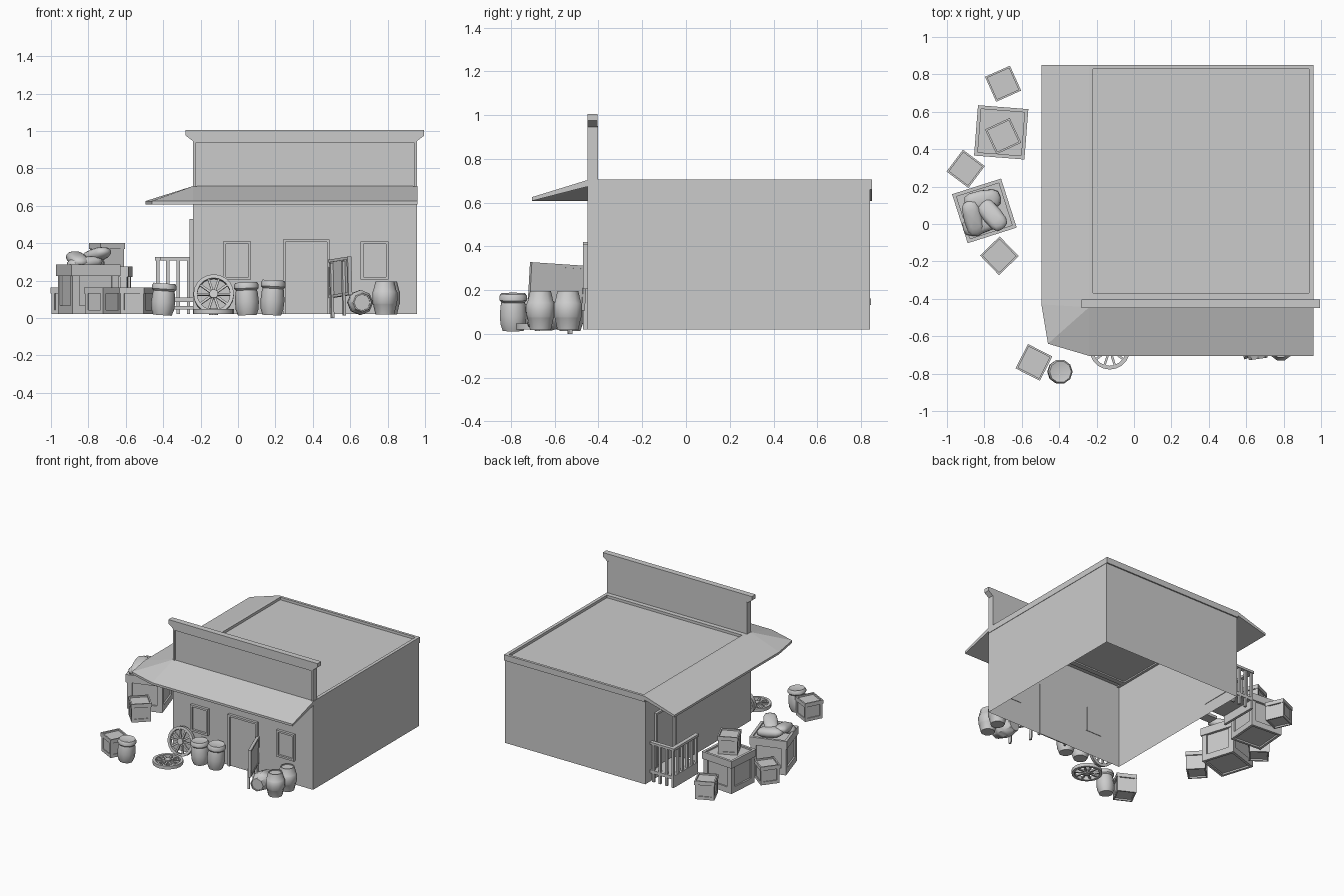
import bpy, bmesh, math
from math import radians, sin, cos, pi
from mathutils import Matrix, Vector

if "Cube" in bpy.data.objects:
    bpy.data.objects.remove(bpy.data.objects["Cube"])


def finish(name, bm, mat=None, smooth=None):
    bmesh.ops.recalc_face_normals(bm, faces=bm.faces)
    me = bpy.data.meshes.new(name)
    bm.to_mesh(me)
    bm.free()
    ob = bpy.data.objects.new(name, me)
    bpy.context.collection.objects.link(ob)
    if mat is not None:
        ob.matrix_world = mat
    if smooth:
        bpy.ops.object.select_all(action='DESELECT')
        ob.select_set(True)
        bpy.context.view_layer.objects.active = ob
        bpy.ops.object.shade_smooth_by_angle(angle=radians(smooth))
    return ob


def add_box(bm, x0, x1, y0, y1, z0, z1):
    m = Matrix.Translation(((x0 + x1) / 2, (y0 + y1) / 2, (z0 + z1) / 2)) @ \
        Matrix.Diagonal((x1 - x0, y1 - y0, z1 - z0, 1))
    return bmesh.ops.create_cube(bm, size=1, matrix=m)['verts']


def boxes(name, *specs, mat=None):
    bm = bmesh.new()
    for s in specs:
        add_box(bm, *s)
    return finish(name, bm, mat)


def place(x, y, z, rot=0, axis='Z'):
    return Matrix.Translation((x, y, z)) @ Matrix.Rotation(radians(rot), 4, axis)


def lathe(bm, prof, n, closed=False):
    rings = [[bm.verts.new((r * cos(2 * pi * i / n), r * sin(2 * pi * i / n), z))
              for i in range(n)] for r, z in prof]
    pairs = list(zip(rings, rings[1:]))
    if closed:
        pairs.append((rings[-1], rings[0]))
    else:
        bm.faces.new(rings[0])
        bm.faces.new(rings[-1])
    for a, b in pairs:
        for i in range(n):
            bm.faces.new((a[i], a[(i + 1) % n], b[(i + 1) % n], b[i]))


# Store walls: open underneath, with a sunken flat roof and a trim strip
X0, X1, Y0, Y1, TOP = -0.24, 0.96, -0.45, 0.84, 0.705
bm = bmesh.new()
add_box(bm, X0, X1 - 0.003, Y0, Y1, 0.02, 0.69)
flat = [f for f in bm.faces if abs(f.normal.z) > 0.9]
bmesh.ops.delete(bm, geom=flat, context='FACES_ONLY')
finish("walls", bm)
boxes("roof_deck", (X0, X1 - 0.003, Y0, Y1, 0.67, 0.685))
boxes("roof_rim", (X0, -0.22, Y0, 0.85, 0.66, TOP), (0.935, X1, Y0, 0.85, 0.66, TOP),
      (-0.22, 0.935, 0.83, 0.85, 0.66, TOP), (-0.22, 0.935, -0.41, -0.37, 0.66, TOP))

# False front with flared cornice
boxes("false_front", (X0 + 0.01, X1 - 0.01, -0.44, -0.405, 0.69, 0.95),
      (X0, X0 + 0.012, Y0, -0.403, 0.69, 0.95), (X1 - 0.015, X1 - 0.003, Y0, -0.403, 0.69, 0.95),
      (X0, X1 - 0.003, Y0, -0.41, 0.935, 0.95))
bm = bmesh.new()
prof = [(-0.24, 0.945), (-0.28, 0.975), (-0.28, 1.005), (0.995, 1.005), (0.995, 0.975), (0.955, 0.945)]
face = bm.faces.new([bm.verts.new((x, -0.45, z)) for x, z in prof])
ext = bmesh.ops.extrude_face_region(bm, geom=[face])['geom']
bmesh.ops.translate(bm, vec=(0, 0.045, 0), verts=[v for v in ext if isinstance(v, bmesh.types.BMVert)])
finish("cornice", bm)

# Awning wrapping the front and the left side
bm = bmesh.new()
top = [(X0, 0.85), (X0, -0.445), (X1, -0.445)]
eave = [(-0.495, 0.85), (-0.495, -0.43), (-0.46, -0.64), (-0.24, -0.705), (X1, -0.705)]
T = [[bm.verts.new((x, y, TOP - d)) for x, y in top] for d in (0, 0.03)]
E = [[bm.verts.new((x, y, 0.625 - d)) for x, y in eave] for d in (0, 0.017)]
for t, e in zip(T, E):
    for f in ((t[0], e[0], e[1], t[1]), (t[1], e[1], e[2]),
              (t[1], e[2], e[3]), (t[1], e[3], e[4], t[2])):
        bm.faces.new(f)
for i in range(4):
    bm.faces.new((E[0][i], E[0][i + 1], E[1][i + 1], E[1][i]))
bm.faces.new((T[0][0], E[0][0], E[1][0], T[1][0]))
bm.faces.new((T[0][2], E[0][4], E[1][4], T[1][2]))
for i in range(2):
    bm.faces.new((T[0][i], T[0][i + 1], T[1][i + 1], T[1][i]))
finish("awning", bm)


# Doors and windows: frame around a pane, built facing -y
def opening(name, w, h, mat, sill=True):
    a, t = w / 2, 0.015
    parts = [(-a, -a + t, -0.02, 0.003, 0, h), (a - t, a, -0.02, 0.003, 0, h),
             (-a + t, a - t, -0.02, 0.003, h - t, h), (-a + t, a - t, -0.004, 0.004, 0, h - t)]
    if sill:
        parts.append((-a + t, a - t, -0.02, 0.003, 0, t))
    boxes(name, *parts, mat=mat)


opening("front_door", 0.25, 0.40, place(0.365, Y0, 0.02), False)
opening("left_window", 0.15, 0.205, place(-0.005, Y0, 0.205))
opening("right_window", 0.15, 0.205, place(0.73, Y0, 0.205))
opening("side_door", 0.24, 0.42, place(X0, 0.61, 0.11, -90), False)

# Side porch with step and railing
boxes("side_porch", (-0.44, X0, 0.48, 0.78, 0.085, 0.11), (-0.36, X0, 0.40, 0.48, 0.045, 0.065),
      (-0.44, -0.42, 0.49, 0.77, 0.02, 0.085))
bars = [(-0.43 + 0.055 * i, 0.77) for i in range(4)] + [(-0.43, 0.49 + 0.056 * i) for i in range(5)]
boxes("porch_railing", *[(x - .009, x + .009, y - .009, y + .009, 0.02, 0.31) for x, y in bars],
      (-0.445, X0, 0.755, 0.785, 0.308, 0.326), (-0.445, -0.415, 0.475, 0.755, 0.308, 0.326))


# Crates: core box with bands and corner posts
def crate(name, x, y, z, rot, s, h, band):
    a, t, lid = s / 2, s * 0.07, 0.012
    b = a - t * 0.4
    parts = [(-a + t, a - t, -a + t, a - t, 0.012, h - lid)]
    for hb, z0, z1 in ((a, h - band, h), (b, 0, band * 0.8)):
        for q in (-1, 1):
            e = sorted((q * hb, q * (hb - t)))
            parts += [(*e, -hb, hb, z0, z1), (-hb + t, hb - t, *e, z0, z1)]
    for p in (-1, 1):
        for q in (-1, 1):
            parts.append((*sorted((p * b, p * (b - 2 * t))), *sorted((q * b, q * (b - 2 * t))),
                          band * 0.8, h - band))
    boxes(name, *parts, mat=place(x, y, z, rot))


for i, (x, y, z, r) in enumerate([(-.70, .75, .02, 24), (-.70, .47, .258, 25), (-.90, .295, .02, -37),
                                  (-.72, -.17, .02, 44), (-.535, -.74, .02, -27)]):
    crate("small_crate_%d" % (i + 1), x, y, z, r, 0.146, 0.142, 0.03)
crate("large_crate_1", -0.71, 0.49, 0.02, -4.5, 0.27, 0.255, 0.055)
crate("large_crate_2", -0.80, 0.07, 0.02, 17.7, 0.275, 0.265, 0.06)


# Grain bags heaped in the large crate
def bag(name, loc, size, rot):
    bm = bmesh.new()
    bmesh.ops.create_uvsphere(bm, u_segments=12, v_segments=8, radius=1)
    for v in bm.verts:
        x, y, z = v.co
        sq = lambda c: math.copysign(abs(c) ** 0.65, c)
        v.co = (sq(x) * size[0], sq(y) * size[1], z * size[2])
    m = Matrix.Translation(loc) @ Matrix.Rotation(radians(rot[0]), 4, 'Z') @ \
        Matrix.Rotation(radians(rot[1]), 4, 'Y')
    finish(name, bm, m, 60)


bag("grain_bag_1", (-0.81, 0.125, 0.305), (0.10, 0.055, 0.035), (10, 8))
bag("grain_bag_2", (-0.86, 0.03, 0.315), (0.10, 0.05, 0.033), (-75, 12))
bag("grain_bag_3", (-0.76, 0.05, 0.335), (0.10, 0.052, 0.034), (-50, -14))
bag("grain_bag_4", (-0.82, 0.0, 0.295), (0.10, 0.05, 0.033), (18, -6))


# Barrels and stout jars, turned on a lathe
def turned(name, prof, mat, n=10):
    bm = bmesh.new()
    lathe(bm, prof, n)
    finish(name, bm, mat, 40)


barrel = [(.05, 0), (.063, .055), (.066, .06), (.067, .09), (.067, .12), (.063, .125),
          (.05, .178), (.043, .178), (.043, .17)]
jar = [(.05, 0), (.061, .03), (.064, .07), (.06, .115), (.056, .13), (.066, .14),
       (.066, .158), (.058, .17), (.035, .165)]
turned("barrel_1", barrel, place(0.785, -0.665, 0.018))
turned("barrel_2", barrel, place(0.80, -0.54, 0.018))
turned("barrel_lying", barrel, place(0.64, -0.545, 0.083, 8) @ Matrix.Rotation(pi / 2, 4, 'X'), 8)
for i, (x, y) in enumerate([(-.405, -.79), (.05, -.53), (.18, -.53)]):
    turned("jar_%d" % (i + 1), jar, place(x, y, 0.015, (4, -2, 3)[i], 'Y')
           @ Matrix.Scale((1, 1.03, 1.1)[i], 4, (0, 0, 1)))


# Spoked wheels
def wheel(name, mat):
    bm = bmesh.new()
    lathe(bm, [(.088, -.013), (.108, -.013), (.108, .013), (.088, .013)], 20, True)
    lathe(bm, [(.024, -.018), (.024, .018)], 10)
    for i in range(10):
        vs = add_box(bm, 0.02, 0.092, -0.006, 0.006, -0.007, 0.007)
        bmesh.ops.rotate(bm, verts=vs, cent=(0, 0, 0), matrix=Matrix.Rotation(2 * pi * i / 10, 3, 'Z'))
    finish(name, bm, mat, 30)


wheel("leaning_wheel", place(-0.13, -0.505, 0.126, 76, 'X'))
wheel("lying_wheel", place(-0.13, -0.67, 0.034))

# Leaning sign board on two posts
sign = place(0.55, -0.60, 0, -67) @ Matrix.Rotation(radians(-3.5), 4, 'Y')
boxes("sign_board", (-.138, .138, -.007, .007, .115, .318), (-.138, .138, -.011, .011, .305, .32),
      (-.138, .138, -.011, .011, .115, .13), (-.138, -.123, -.011, .011, .13, .305),
      (.123, .138, -.011, .011, .13, .305), mat=sign)
boxes("sign_posts", (-.09, -.072, -.022, -.007, .005, .30), (.072, .09, -.022, -.007, .008, .30), mat=sign)
